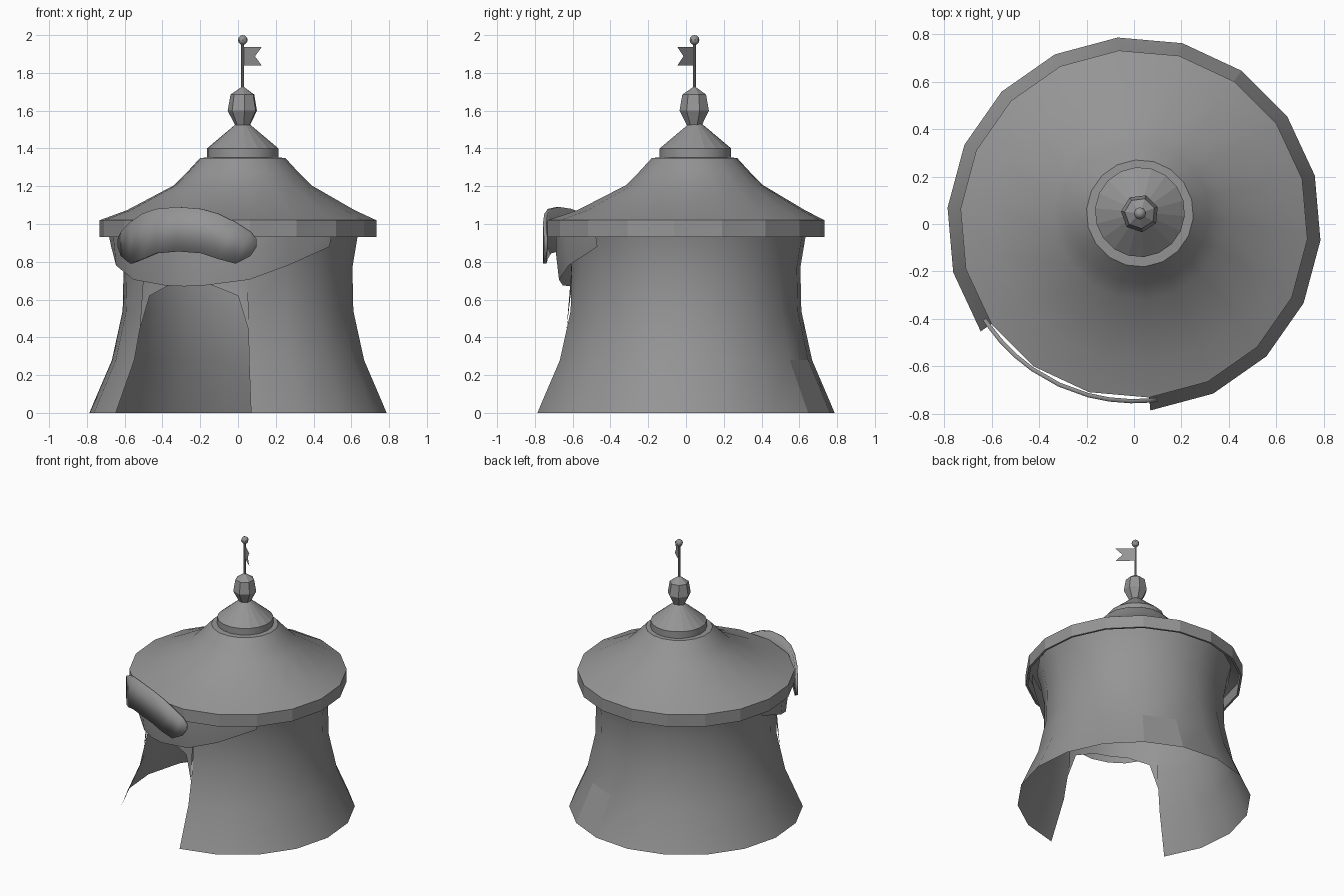
import bpy, bmesh, math
from math import radians, cos, sin
from mathutils import Vector

cube = bpy.data.objects.get("Cube")
if cube:
    bpy.data.objects.remove(cube)

SIDES = 18
START = -85              # right-hand door post, degrees
DOOR = -115              # middle of the doorway
TOP_X, TOP_Y = 0.025, 0.045   # the peak leans slightly off centre

canvas = bpy.data.materials.new("grey_canvas")
canvas.use_nodes = True
grey = (0.3, 0.3, 0.3, 1)
canvas.diffuse_color = grey
canvas.node_tree.nodes["Principled BSDF"].inputs["Base Color"].default_value = grey
canvas.node_tree.nodes["Principled BSDF"].inputs["Roughness"].default_value = 0.8


def finish(name, bm, smooth=True):
    bmesh.ops.remove_doubles(bm, verts=bm.verts, dist=0.0005)
    mesh = bpy.data.meshes.new(name)
    bm.to_mesh(mesh)
    bm.free()
    obj = bpy.data.objects.new(name, mesh)
    bpy.context.collection.objects.link(obj)
    mesh.materials.append(canvas)
    if smooth:
        bpy.ops.object.select_all(action='DESELECT')
        obj.select_set(True)
        bpy.context.view_layer.objects.active = obj
        bpy.ops.object.shade_smooth_by_angle(angle=radians(35))
    return obj


def polar(angle, r, z, cx=0, cy=0):
    return Vector((cx + r * cos(radians(angle)), cy + r * sin(radians(angle)), z))


def add_grid(bm, rows, closed=False):
    """Skin rows of points, listed bottom to top and anticlockwise."""
    rows = [[bm.verts.new(p) for p in row] for row in rows]
    n = len(rows[0])
    for low, high in zip(rows, rows[1:]):
        for i in range(n if closed else n - 1):
            j = (i + 1) % n
            bm.faces.new((low[i], low[j], high[j], high[i]))


def lathe(name, profile, sides=SIDES, start=START, cx=0, cy=0, smooth=True):
    """Profile entries are r, z and an optional lean from 0 to 1."""
    bm = bmesh.new()
    rows = []
    for r, z, *lean in profile:
        k = lean[0] if lean else 0
        rows.append([polar(start + 360 * i / sides, r, z, cx + k * TOP_X, cy + k * TOP_Y)
                     for i in range(sides)])
    add_grid(bm, rows, closed=True)
    return finish(name, bm, smooth)


def mirrored(half):
    """Mirror (offset, low, high) columns about the middle of the door."""
    return [(-o, *rest) for o, *rest in reversed(half) if o] + half


# Flared wall, open at the doorway
WALL = [(0.79, 0), (0.67, 0.28), (0.613, 0.54), (0.608, 0.77), (0.635, 0.93), (0.66, 1.01)]


def wall_radius(z):
    for (r0, z0), (r1, z1) in zip(WALL, WALL[1:]):
        if z <= z1:
            return r0 + (r1 - r0) * (z - z0) / (z1 - z0)


bm = bmesh.new()
add_grid(bm, [[polar(START + 20 * i, r, z) for i in range(16)] for r, z in WALL])

# Arched cloth above the doorway
arch = mirrored([(0, 0.68), (11, 0.68), (25, 0.62), (30, 0.44)])
rows = [[polar(DOOR + o, wall_radius(z), z) for o, z in arch]]
rows += [[polar(DOOR + o, r, z) for o, _ in arch] for r, z in WALL[3:]]
add_grid(bm, rows)
wall = finish("tent_wall", bm)

# One flat, stiff panel low on the back of the wall
for face in wall.data.polygons:
    c = face.center
    if c.z < 0.2 and abs(math.degrees(math.atan2(c.y, c.x)) - 65) < 5:
        face.use_smooth = False

# Swag draped over the doorway, with a crease along its middle
swag = mirrored([(0, 0.67, 0.82), (10, 0.675, 0.82), (30, 0.705, 0.835),
                 (48, 0.78, 0.93), (71, 0.88, 0.95)])
bm = bmesh.new()
add_grid(bm, [[polar(DOOR + o, 0.675, low) for o, low, _ in swag],
              [polar(DOOR + o, 0.69, mid) for o, _, mid in swag],
              [polar(DOOR + o, 0.69, 1.01) for o, *_ in swag]])
finish("door_swag", bm)

# Roof, valance and top cap
lathe("roof", [(0.735, 1.02), (0.605, 1.073, 0.6), (0.365, 1.205, 1), (0.295, 1.275, 1),
               (0.226, 1.35, 1), (0.18, 1.352, 1)])
lathe("valance", [(0.725, 1.02), (0.72, 0.93), (0.735, 0.93), (0.735, 1.02)], smooth=False)
lathe("cap_band", [(0.19, 1.345), (0.19, 1.40)], cx=TOP_X, cy=TOP_Y + 0.005)
lathe("cap_cone", [(0.19, 1.40), (0.035, 1.53), (0, 1.53)], cx=TOP_X, cy=TOP_Y + 0.005,
      smooth=False)

# Curved board over the doorway
board = mirrored([(0, 0.855, 1.09), (10, 0.845, 1.08), (17, 0.815, 1.055), (24, 0.79, 1.01),
                  (30, 0.83, 0.96), (32.5, 0.88, 0.92)])
bm = bmesh.new()
add_grid(bm, [[polar(DOOR + o, 0.757, low) for o, low, _ in board],
              [polar(DOOR + o, 0.757, high) for o, _, high in board]])
sign = finish("door_board", bm)
thick = sign.modifiers.new("thickness", 'SOLIDIFY')
thick.thickness = 0.018
thick.offset = -1

# Faceted finial, pole and ball
lathe("finial", [(0, 1.52), (0.042, 1.525), (0.08, 1.60), (0.065, 1.685), (0, 1.73)],
      sides=7, start=20, cx=TOP_X, cy=TOP_Y, smooth=False)
lathe("flag_pole", [(0.008, 1.70), (0.008, 1.96)], sides=8, cx=TOP_X, cy=TOP_Y)
ball = [(0.026 * cos(radians(a)), 1.974 + 0.026 * sin(radians(a))) for a in range(-90, 91, 30)]
lathe("pole_ball", ball, sides=8, cx=TOP_X, cy=TOP_Y)

# Swallow-tailed flag
bm = bmesh.new()
shape = [(0, 1.84), (0.1, 1.84), (0.065, 1.888), (0.1, 1.936), (0, 1.936)]
bm.faces.new([bm.verts.new((TOP_X + d, TOP_Y - 0.9 * d, z)) for d, z in shape])
finish("flag", bm, smooth=False)
